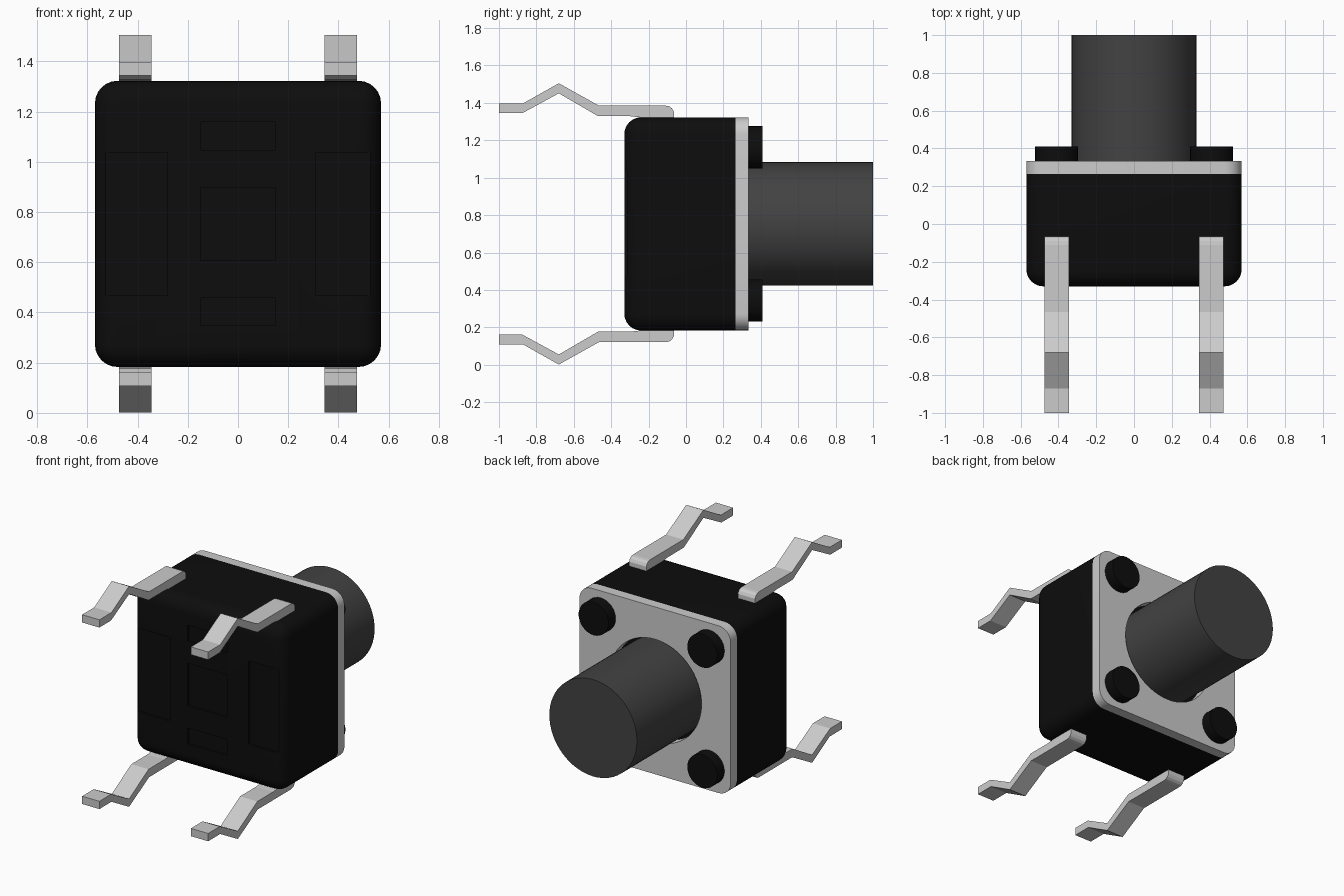
import bpy, bmesh, math
from mathutils import Matrix, Vector

if "Cube" in bpy.data.objects:
    bpy.data.objects.remove(bpy.data.objects["Cube"], do_unlink=True)

MID = 0.753      # height of the switch axis
HALF = 0.57      # half width of the housing
ROUND = 0.09     # corner radius


def material(name, value, metallic=0.0):
    mat = bpy.data.materials.new(name)
    mat.use_nodes = True
    colour = (value, value, value, 1)
    mat.diffuse_color = colour
    mat.node_tree.nodes["Principled BSDF"].inputs["Base Color"].default_value = colour
    return mat


BLACK = material("black plastic", 0.004)
GREY = material("dark grey plastic", 0.055)
METAL = material("light metal", 0.6)


def finish(name, bm, mat, smooth=True):
    bmesh.ops.recalc_face_normals(bm, faces=bm.faces)
    mesh = bpy.data.meshes.new(name)
    bm.to_mesh(mesh)
    bm.free()
    mesh.materials.append(mat)
    obj = bpy.data.objects.new(name, mesh)
    bpy.context.collection.objects.link(obj)
    if smooth:
        shade(obj)
    return obj


def activate(obj):
    bpy.ops.object.select_all(action="DESELECT")
    obj.select_set(True)
    bpy.context.view_layer.objects.active = obj


def shade(obj):
    activate(obj)
    bpy.ops.object.shade_smooth_by_angle(angle=math.radians(35))


def box(x, y, z):
    """Box from (min, max) pairs, z measured from the switch axis."""
    bm = bmesh.new()
    bmesh.ops.create_cube(bm, size=1)
    for v in bm.verts:
        v.co = Vector((x[v.co.x > 0], y[v.co.y > 0], MID + z[v.co.z > 0]))
    return bm


def cylinder(name, x, z, radius, y0, y1, mat, sides):
    bm = bmesh.new()
    place = Matrix.Translation((x, (y0 + y1) / 2, MID + z)) @ Matrix.Rotation(math.pi / 2, 4, "X")
    bmesh.ops.create_cone(bm, cap_ends=True, segments=sides, radius1=radius,
                          radius2=radius, depth=y1 - y0, matrix=place)
    return finish(name, bm, mat)


def round_edges(bm, test):
    edges = [e for e in bm.edges if test(*[v.co.y for v in e.verts])]
    bmesh.ops.bevel(bm, geom=edges, offset=ROUND, segments=6, profile=0.5, affect="EDGES")


def cut(obj, cutter):
    cutter.hide_render = True
    mod = obj.modifiers.new("cut", "BOOLEAN")
    mod.operation, mod.solver, mod.object = "DIFFERENCE", "EXACT", cutter
    activate(obj)
    bpy.ops.object.modifier_apply(modifier=mod.name)
    bpy.data.objects.remove(cutter, do_unlink=True)


# Housing, rounded everywhere but at the cover plate
span = (-HALF, HALF)
bm = box(span, (-0.33, 0.265), span)
round_edges(bm, lambda a, b: min(a, b) < 0)
housing = finish("housing", bm, BLACK, smooth=False)

# Shallow moulded recesses in the front face
recesses = [((-0.15, 0.15), (-0.145, 0.145)),
            ((-0.15, 0.15), (0.295, 0.405)),
            ((-0.15, 0.15), (-0.405, -0.295)),
            ((-0.7, -0.28), (-0.285, 0.285)),
            ((0.31, 0.7), (-0.285, 0.285))]
for x, z in recesses:
    cut(housing, finish("recess_cutter", box(x, (-0.5, -0.315), z), BLACK, smooth=False))
shade(housing)

# Metal cover plate with a round opening
bm = box(span, (0.265, 0.333), span)
round_edges(bm, lambda a, b: abs(a - b) > 0.01)
plate = finish("cover_plate", bm, METAL, smooth=False)
cut(plate, cylinder("hole_cutter", 0, 0, 0.35, 0.2, 0.4, METAL, 64))
shade(plate)

# Push button
cylinder("push_button", 0, 0, 0.33, 0.25, 1.0, GREY, 64)

# Corner pegs and bent legs
LEG = [(-0.065, 0.565), (-0.065, 0.6), (-0.075, 0.618), (-0.09, 0.629), (-0.11, 0.632),
       (-0.465, 0.632), (-0.68, 0.752), (-0.87, 0.645), (-1.0, 0.645),
       (-1.0, 0.592), (-0.875, 0.592), (-0.68, 0.698), (-0.47, 0.576), (-0.3, 0.576),
       (-0.2, 0.565)]
for side, sx in (("left", 1), ("right", -1)):
    for level, sz in (("upper", 1), ("lower", -1)):
        cylinder(f"{level}_{side}_peg", sx * 0.41, sz * 0.41, 0.113, 0.3, 0.41, BLACK, 32)
        bm = bmesh.new()
        face = bm.faces.new([bm.verts.new((sx * 0.41 - 0.065, y, MID + sz * z)) for y, z in LEG])
        ext = bmesh.ops.extrude_face_region(bm, geom=[face])
        moved = [g for g in ext["geom"] if isinstance(g, bmesh.types.BMVert)]
        bmesh.ops.translate(bm, verts=moved, vec=(0.13, 0, 0))
        finish(f"{level}_{side}_leg", bm, METAL, smooth=False)
